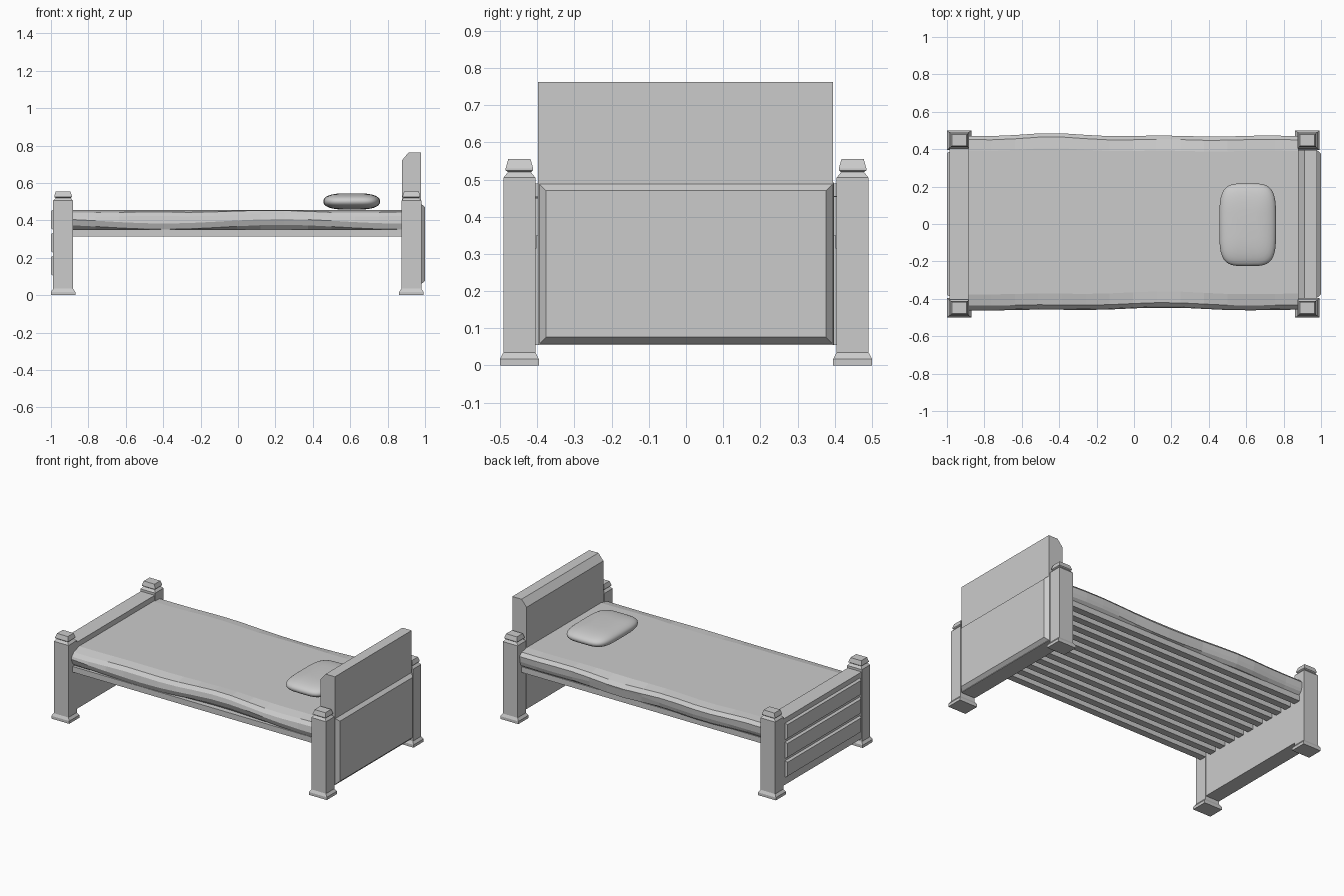
import bpy, bmesh, math

if "Cube" in bpy.data.objects:
    bpy.data.objects.remove(bpy.data.objects["Cube"])


def make(name, verts, faces):
    me = bpy.data.meshes.new(name)
    me.from_pydata(verts, [], faces)
    bm = bmesh.new()
    bm.from_mesh(me)
    bmesh.ops.recalc_face_normals(bm, faces=bm.faces)
    bm.to_mesh(me)
    bm.free()
    ob = bpy.data.objects.new(name, me)
    bpy.context.collection.objects.link(ob)
    return ob


def loft(name, rings):
    """Skin equal-length closed rings and cap both ends."""
    n = len(rings[0])
    verts = [p for r in rings for p in r]
    faces = [(i * n + j, i * n + (j + 1) % n, (i + 1) * n + (j + 1) % n, (i + 1) * n + j)
             for i in range(len(rings) - 1) for j in range(n)]
    faces += [tuple(range(n)), tuple(range(len(verts) - n, len(verts)))]
    return make(name, verts, faces)


def extrude_y(name, profile, y0, y1):
    return loft(name, [[(x, y, z) for x, z in profile] for y in (y0, y1)])


def box(name, x0, x1, y0, y1, z0, z1):
    return extrude_y(name, [(x0, z0), (x1, z0), (x1, z1), (x0, z1)], y0, y1)


def raised_panel(name, x0, x1, hy, z0, z1, inset_y, inset_z):
    """Panel on an x face whose border slopes up to x1."""
    def ring(x, h, a, b):
        return [(x, -h, a), (x, h, a), (x, h, b), (x, -h, b)]
    return loft(name, [ring(x0, hy, z0, z1),
                       ring(x1, hy - inset_y, z0 + inset_z, z1 - inset_z)])


# Corner posts: (z, half x, half y) square sections from foot to cap
POST = [(0, .065, .05), (.018, .065, .05), (.035, .053, .043), (.037, .053, .043),
        (.505, .053, .043), (.52, .04, .031), (.525, .047, .037), (.53, .047, .037),
        (.555, .039, .03)]
for end, cx in (("foot", -.935), ("head", .927)):
    for side, s in (("front", -1), ("back", 1)):
        loft(f"{end}_post_{side}",
             [[(cx + a * hx, s * .448 + b * hy, z)
               for a, b in ((-1, -1), (1, -1), (1, 1), (-1, 1))] for z, hx, hy in
              [(z, hx, hy + (.002 if z < .02 else 0)) for z, hx, hy in POST]])

# Headboard with chamfered top and raised outer panel
extrude_y("headboard", [(.876, .055), (.979, .055), (.979, .763), (.912, .763), (.876, .72)],
          -.398, .395)
raised_panel("headboard_panel", .975, 1.0, .398, .055, .492, .022, .022)

# Footboard with three raised planks
box("footboard", -.986, -.886, -.405, .405, .055, .49)
for i in range(3):
    z = .1 + i * .123
    raised_panel(f"footboard_plank_{i + 1}", -.98, -1.0, .39, z, z + .115, .01, .012)

# Lengthwise slats under the mattress
for i in range(11):
    y = -.425 + i * .085
    box(f"slat_{i + 1}", -.89, .88, y - .023, y + .023, .315, .352)

# Mattress: rumpled cross-sections along the length
N = 14
rings = []
for i in range(N + 1):
    x = -.889 + 1.768 * i / N
    w = .006 * math.sin(4.3 * x + 1.0) + .004 * math.sin(9 * x)
    b = .47 + .013 * math.exp(-((x + .45) / .25) ** 2) + .003 * math.sin(11 * x)
    f = -.45 + w
    hem = .012 * math.sin(5 * x + .4)
    rings.append([(x, f + .03, .35), (x, f + .006, .364 + hem), (x, f - .006, .395 + hem),
                  (x, f, .425 + w), (x, f + .02, .446 + w * .8), (x, f + .08, .456),
                  (x, b - .08, .456), (x, b - .02, .447 - w * .8), (x, b, .425 - w),
                  (x, b - .003, .395 + w), (x, b - .01, .365 - w), (x, b - .03, .35)])
loft("mattress", rings)


# Pillow: soft superellipsoid
def sp(v, e):
    return math.copysign(abs(v) ** e, v)


rings = []
for i in range(1, 16):
    t = -math.pi / 2 + math.pi * i / 16
    c = sp(math.cos(t), .62)
    rings.append([(.608 + .152 * c * sp(math.cos(a), .5),
                   -.004 + .221 * c * sp(math.sin(a), .5),
                   .501 + .044 * sp(math.sin(t), .9))
                  for a in (2 * math.pi * k / 40 for k in range(40))])
pillow = loft("pillow", rings)
bpy.ops.object.select_all(action='DESELECT')
pillow.select_set(True)
bpy.context.view_layer.objects.active = pillow
bpy.ops.object.shade_smooth_by_angle(angle=math.radians(50))
